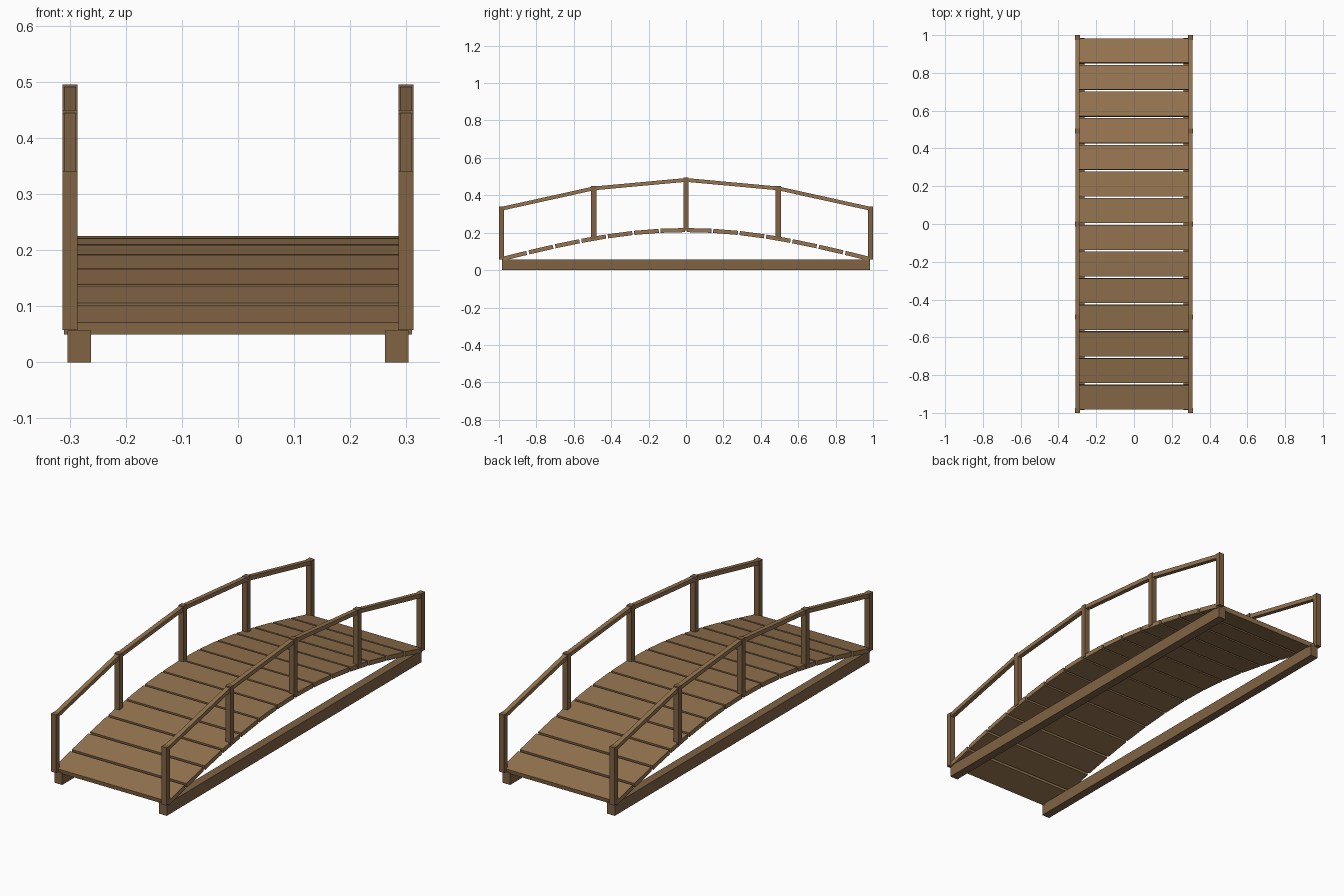
import bpy
from math import cos, sin, pi, atan2, hypot

if "Cube" in bpy.data.objects:
    bpy.data.objects.remove(bpy.data.objects["Cube"])

HALF = 0.9865      # half span between the end posts
BASE, RISE = 0.059, 0.154


def material(name, color):
    m = bpy.data.materials.new(name)
    m.diffuse_color = (*color, 1)
    m.use_nodes = True
    m.node_tree.nodes["Principled BSDF"].inputs["Base Color"].default_value = m.diffuse_color
    return m


light_wood = material("light_wood", (0.30, 0.175, 0.08))
dark_wood = material("dark_wood", (0.22, 0.125, 0.058))


def arch(y):
    return BASE + RISE * cos(pi / 2 * y / HALF)


def slope(y):
    return -RISE * pi / 2 / HALF * sin(pi / 2 * y / HALF)


def box(name, center, size, mat, tilt=0.0):
    bpy.ops.mesh.primitive_cube_add(size=1, location=center, rotation=(tilt, 0, 0))
    ob = bpy.context.object
    ob.name = name
    ob.scale = size
    ob.data.materials.append(mat)
    return ob


# Deck planks following the arch
COUNT = 14
pitch = 2 * HALF / COUNT
for i in range(COUNT):
    y = -HALF + (i + 0.5) * pitch
    box(f"deck_plank_{i + 1}", (0, y, arch(y)), (0.62, 0.132, 0.022),
        light_wood, atan2(slope(y), 1))

POST_H = 0.283
post_ys = [HALF * k / 2 for k in range(-2, 3)]
for side, s in (("left", -1), ("right", 1)):
    # Straight ground beam
    box(f"{side}_ground_beam", (s * 0.283, 0, 0.0285), (0.042, 1.97, 0.057), dark_wood)

    # Railing posts
    for i, y in enumerate(post_ys):
        box(f"{side}_post_{i + 1}", (s * 0.2995, y, arch(y) + POST_H / 2 - 0.001),
            (0.027, 0.027, POST_H), dark_wood)

    # Handrail segments from post to post
    for i, (y0, y1) in enumerate(zip(post_ys, post_ys[1:])):
        z0, z1 = (arch(y) + POST_H - 0.014 for y in (y0, y1))
        box(f"{side}_handrail_{i + 1}", (s * 0.2995, (y0 + y1) / 2, (z0 + z1) / 2),
            (0.022, hypot(y1 - y0, z1 - z0), 0.02), light_wood,
            atan2(z1 - z0, y1 - y0))
